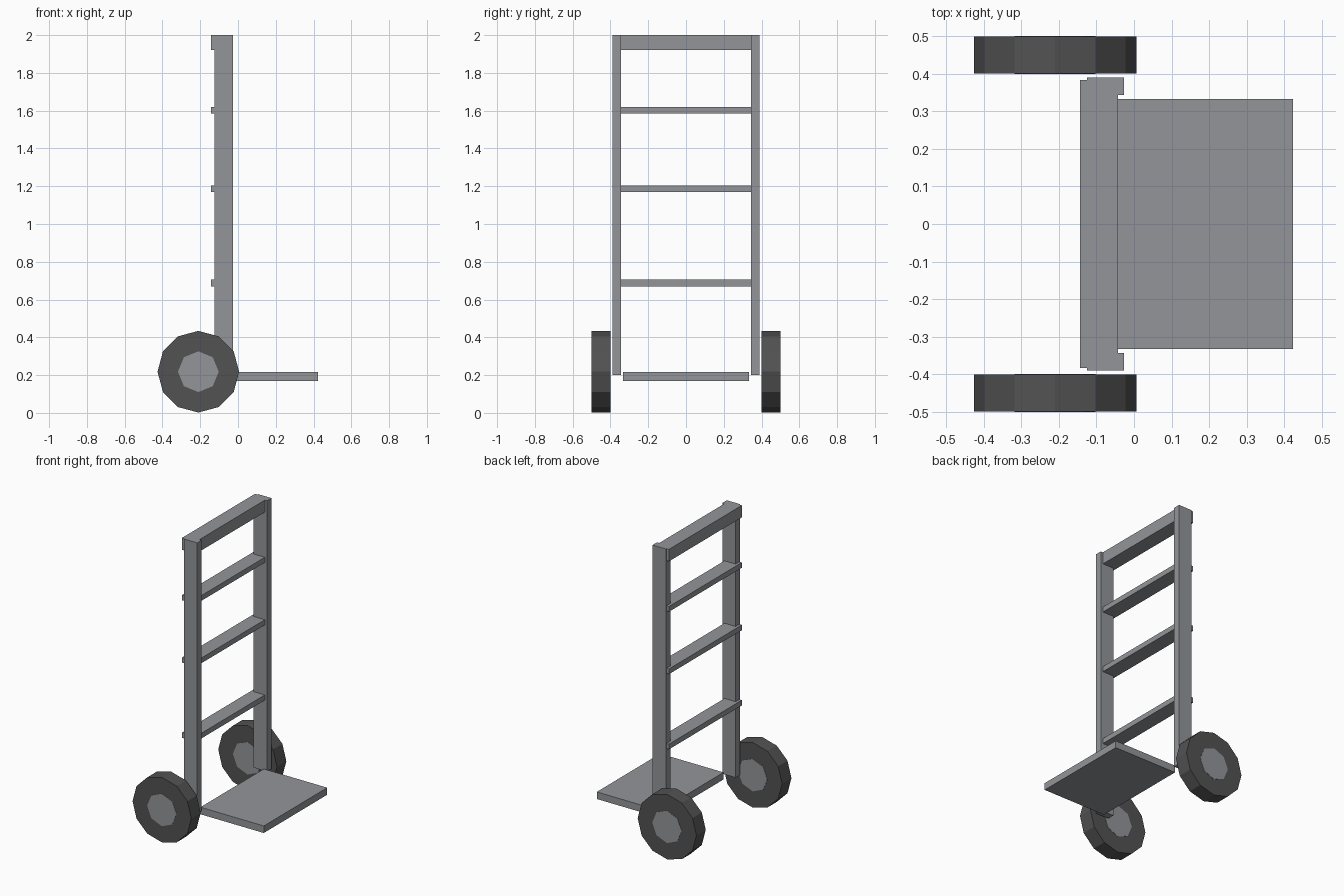
import bpy
from math import pi

cube = bpy.data.objects.get("Cube")
if cube:
    bpy.data.objects.remove(cube, do_unlink=True)


def material(name, rgb):
    m = bpy.data.materials.new(name)
    m.use_nodes = True
    m.diffuse_color = (*rgb, 1)
    m.node_tree.nodes["Principled BSDF"].inputs["Base Color"].default_value = (*rgb, 1)
    return m


metal = material("grey_metal", (0.29, 0.30, 0.32))
rubber = material("dark_rubber", (0.085, 0.085, 0.087))


def box(name, x, y, z):
    """Box from (min, max) ranges on each axis."""
    mid = [(a + b) / 2 for a, b in (x, y, z)]
    bpy.ops.mesh.primitive_cube_add(size=1, location=mid)
    ob = bpy.context.object
    ob.name = name
    ob.scale = [b - a for a, b in (x, y, z)]
    bpy.ops.object.transform_apply(location=False, rotation=False, scale=True)
    ob.data.materials.append(metal)


def disc(name, sides, radius, width, y, mat):
    """Flat-sided cylinder on the wheel axis, with a corner at the top."""
    bpy.ops.mesh.primitive_cylinder_add(vertices=sides, radius=radius, depth=width,
                                        location=(-0.21, y, 0.218),
                                        rotation=(pi / 2, 0, 0))
    ob = bpy.context.object
    ob.name = name
    ob.data.materials.append(mat)


# Upright rails and wheels, one per side
for side, s in (("left", 1), ("right", -1)):
    box(f"{side}_rail", (-0.125, -0.027), sorted((s * 0.343, s * 0.39)), (0.2, 2.0))
    disc(f"{side}_tyre", 12, 0.216, 0.098, s * 0.45, rubber)
    disc(f"{side}_hub", 8, 0.108, 0.101, s * 0.45, metal)

# Handle bar and rungs
crossbars = {"handle_bar": (1.92, 2.0), "upper_rung": (1.585, 1.62),
             "middle_rung": (1.17, 1.205), "lower_rung": (0.67, 0.705)}
for name, z in crossbars.items():
    box(name, (-0.143, -0.043), (-0.383, 0.383), z)

# Load plate
box("load_plate", (-0.043, 0.423), (-0.333, 0.333), (0.17, 0.217))
